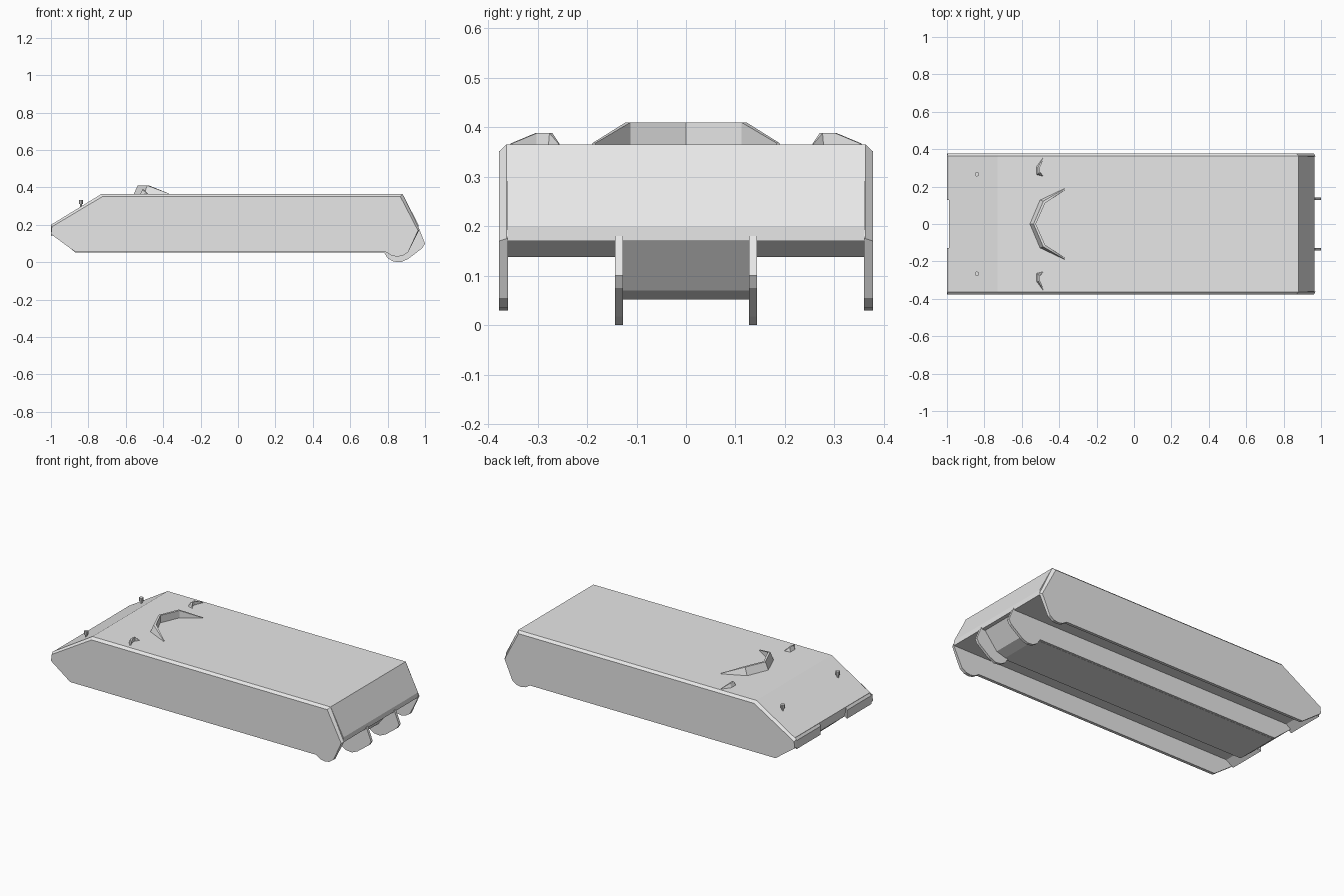
import bpy, bmesh

old = bpy.data.objects.get("Cube")
if old:
    bpy.data.objects.remove(old, do_unlink=True)

GREY = (0.8, 0.8, 0.8, 1)
paint = bpy.data.materials.new("hull grey")
paint.use_nodes = True
paint.diffuse_color = GREY
paint.node_tree.nodes["Principled BSDF"].inputs["Base Color"].default_value = GREY


def finish(name, bm, mirror):
    bmesh.ops.recalc_face_normals(bm, faces=bm.faces)
    mesh = bpy.data.meshes.new(name)
    bm.to_mesh(mesh)
    bm.free()
    mesh.materials.append(paint)
    ob = bpy.data.objects.new(name, mesh)
    bpy.context.collection.objects.link(ob)
    if mirror:
        mod = ob.modifiers.new("mirror", "MIRROR")
        mod.use_axis = (False, True, False)
    return ob


def loft(name, rings, mirror=True):
    """Bridge equal rings of (x, y, z) points and cap both ends."""
    bm = bmesh.new()
    loops = [[bm.verts.new(p) for p in ring] for ring in rings]
    for a, b in zip(loops, loops[1:]):
        for i in range(len(a)):
            j = (i + 1) % len(a)
            bm.faces.new((a[i], a[j], b[j], b[i]))
    bm.faces.new(loops[0])
    bm.faces.new(loops[-1])
    return finish(name, bm, mirror)


def at_y(profile, y):
    return [(x, y, z) for x, z in profile]


def plate(name, profile, y0, y1, mirror=True):
    return loft(name, [at_y(profile, y0), at_y(profile, y1)], mirror)


# Upper hull with sloped nose and rear
plate("upper_hull", [(-.99, .206), (-.73, .365), (.88, .365), (.965, .2),
                     (.965, .17), (-.99, .17)], -.361, .361, False)

# Nose blocks over the two track channels
plate("nose_block", [(-.99, .204), (-1, .19), (-1, .138), (-.95, .172)], .127, .361)

# Lower hull tub between the tracks
plate("lower_hull", [(-.988, .19), (-.985, .15), (-.87, .052), (.8, .052),
                     (.86, .07), (.95, .18)], -.13, .13, False)

# Outer skirts with a bevelled upper rim and a rounded drive guard
guard = [(.91, .055), (.88, .035), (.85, .03), (.82, .036), (.79, .055), (-.87, .055)]
rim = [(-1, .15), (-1, .2), (-.73, .365), (.88, .365), (.97, .175)] + guard
face = [(-1, .15), (-.995, .19), (-.725, .351), (.868, .351), (.962, .17)] + guard
loft("outer_skirt", [at_y(rim, .36), at_y(rim, .363), at_y(face, .378)])

# Inner drive plates reaching past the rear
plate("inner_plate", [(-.985, .18), (-.985, .15), (-.87, .053), (.78, .053), (.8, .022),
                      (.83, .004), (.87, 0), (.91, .018), (.985, .075), (1, .1),
                      (.968, .18)], .127, .143)

# Angled splash guard on the deck, tapering to its tips
loft("splash_guard", [
    [(-.557, 0, .364), (-.537, 0, .41), (-.525, 0, .41), (-.525, 0, .364)],
    [(-.503, .128, .364), (-.485, .122, .41), (-.475, .112, .41), (-.475, .112, .364)],
    [(-.37, .191, .364), (-.37, .189, .368), (-.37, .183, .368), (-.37, .182, .364)]])

# Small deflectors beside it
loft("small_deflector", [
    [(-.49, .256, .364), (-.49, .256, .367), (-.487, .258, .367), (-.487, .258, .364)],
    [(-.522, .264, .364), (-.512, .27, .388), (-.503, .276, .388), (-.503, .278, .364)],
    [(-.522, .306, .364), (-.512, .305, .388), (-.503, .302, .388), (-.503, .302, .364)],
    [(-.485, .356, .364), (-.485, .355, .367), (-.482, .352, .367), (-.482, .352, .364)]])

# Lamp studs on the nose slope
bm = bmesh.new()
for radius, low, high in ((.006, .285, .315), (.012, .312, .334)):
    made = bmesh.ops.create_cone(bm, cap_ends=True, segments=10, radius1=radius,
                                 radius2=radius, depth=high - low)
    bmesh.ops.translate(bm, verts=made["verts"], vec=(-.84, .266, (low + high) / 2))
finish("nose_stud", bm, True)
